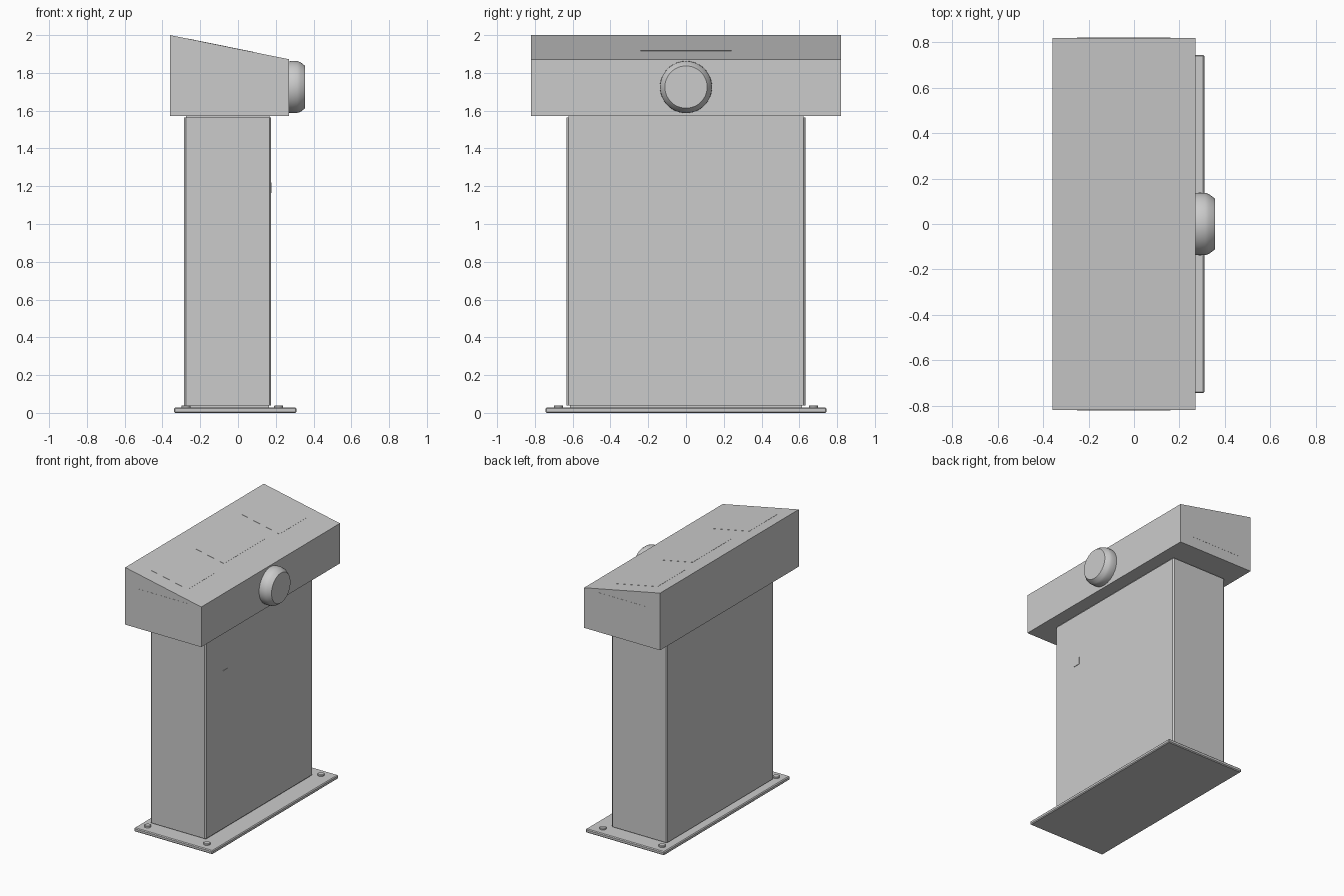
import bpy, bmesh, math
from mathutils import Matrix, Vector

if "Cube" in bpy.data.objects:
    bpy.data.objects.remove(bpy.data.objects["Cube"])


def finish(name, bm, smooth=False):
    bmesh.ops.recalc_face_normals(bm, faces=bm.faces[:])
    mesh = bpy.data.meshes.new(name)
    bm.to_mesh(mesh)
    bm.free()
    ob = bpy.data.objects.new(name, mesh)
    bpy.context.collection.objects.link(ob)
    if smooth:
        bpy.ops.object.select_all(action='DESELECT')
        ob.select_set(True)
        bpy.context.view_layer.objects.active = ob
        bpy.ops.object.shade_smooth_by_angle(angle=math.radians(35))
    return ob


def box(name, lo, hi, bevel=0, vertical_only=False, matrix=None):
    lo, hi = Vector(lo), Vector(hi)
    bm = bmesh.new()
    bmesh.ops.create_cube(bm, size=1)
    for v in bm.verts:
        v.co = Vector((v.co[i] * (hi[i] - lo[i]) + (lo[i] + hi[i]) / 2 for i in range(3)))
    if bevel:
        edges = [e for e in bm.edges if not vertical_only
                 or abs(e.verts[0].co.z - e.verts[1].co.z) > 1e-4]
        bmesh.ops.bevel(bm, geom=edges, offset=bevel, segments=1, affect='EDGES')
    if matrix:
        bm.transform(matrix)
    return finish(name, bm)


def lathe(name, profile, matrix, steps=48):
    bm = bmesh.new()
    verts = [bm.verts.new((r, 0, z)) for r, z in profile]
    edges = [bm.edges.new(p) for p in zip(verts, verts[1:])]
    bmesh.ops.spin(bm, geom=verts + edges, cent=(0, 0, 0), axis=(0, 0, 1),
                   angle=math.tau, steps=steps)
    bmesh.ops.remove_doubles(bm, verts=bm.verts[:], dist=1e-5)
    bm.transform(matrix)
    return finish(name, bm, smooth=True)


# Floor plate, plinth, pedestal and the recessed neck under the head
box("floor_plate", (-0.34, -0.745, 0), (0.31, 0.745, 0.028), bevel=0.006)
box("plinth", (-0.255, -0.615, 0.025), (0.165, 0.615, 0.045))
box("pedestal", (-0.285, -0.632, 0.038), (0.175, 0.632, 1.563), bevel=0.009, vertical_only=True)
box("neck", (-0.275, -0.622, 1.56), (0.168, 0.622, 1.58))

# Anchor bolts at the plate corners
for i, (x, y) in enumerate([(x, y) for x in (-0.275, 0.215) for y in (-0.675, 0.675)]):
    lathe(f"anchor_bolt_{i + 1}", [(0, 0.024), (0.024, 0.024), (0.024, 0.037), (0.02, 0.04), (0, 0.04)],
          Matrix.Translation((x, y, 0)), steps=16)

# Wedge-shaped head, extruded along y
bm = bmesh.new()
profile = [(-0.36, 1.572), (0.27, 1.572), (0.27, 1.872), (-0.36, 2.0)]
face = bm.faces.new([bm.verts.new((x, -0.82, z)) for x, z in profile])
ext = bmesh.ops.extrude_face_region(bm, geom=[face])["geom"]
bmesh.ops.translate(bm, vec=(0, 1.64, 0), verts=[g for g in ext if isinstance(g, bmesh.types.BMVert)])
finish("head", bm)

# Thin panels on the sloping top, set in the slope's own frame
slope = math.atan2(0.128, 0.63)
frame = Matrix.Translation((-0.36, 0, 2.0)) @ Matrix.Rotation(slope, 4, 'Y')
for name, y0, y1, x0, x1 in [("left_display", -0.71, -0.375, 0.10, 0.45),
                             ("centre_display", -0.24, 0.24, 0.14, 0.42),
                             ("right_display", 0.375, 0.71, 0.10, 0.45)]:
    box(name, (x0, y0, -0.01), (x1, y1, 0.001), matrix=frame)

# Flat panels on both head ends
for name, s in (("left_end_panel", -1), ("right_end_panel", 1)):
    y0, y1 = sorted((s * 0.81, s * 0.821))
    box(name, (-0.25, y0, 1.652), (0.16, y1, 1.868))

# Round knob facing +x
lathe("round_knob", [(0, 0), (0.136, 0), (0.138, 0.02), (0.137, 0.045), (0.132, 0.062),
                     (0.112, 0.088), (0, 0.088)],
      Matrix.Translation((0.268, 0, 1.725)) @ Matrix.Rotation(math.pi / 2, 4, 'Y'))

# Small latch on the pedestal face
box("latch", (0.165, -0.43, 1.165), (0.178, -0.375, 1.22))
